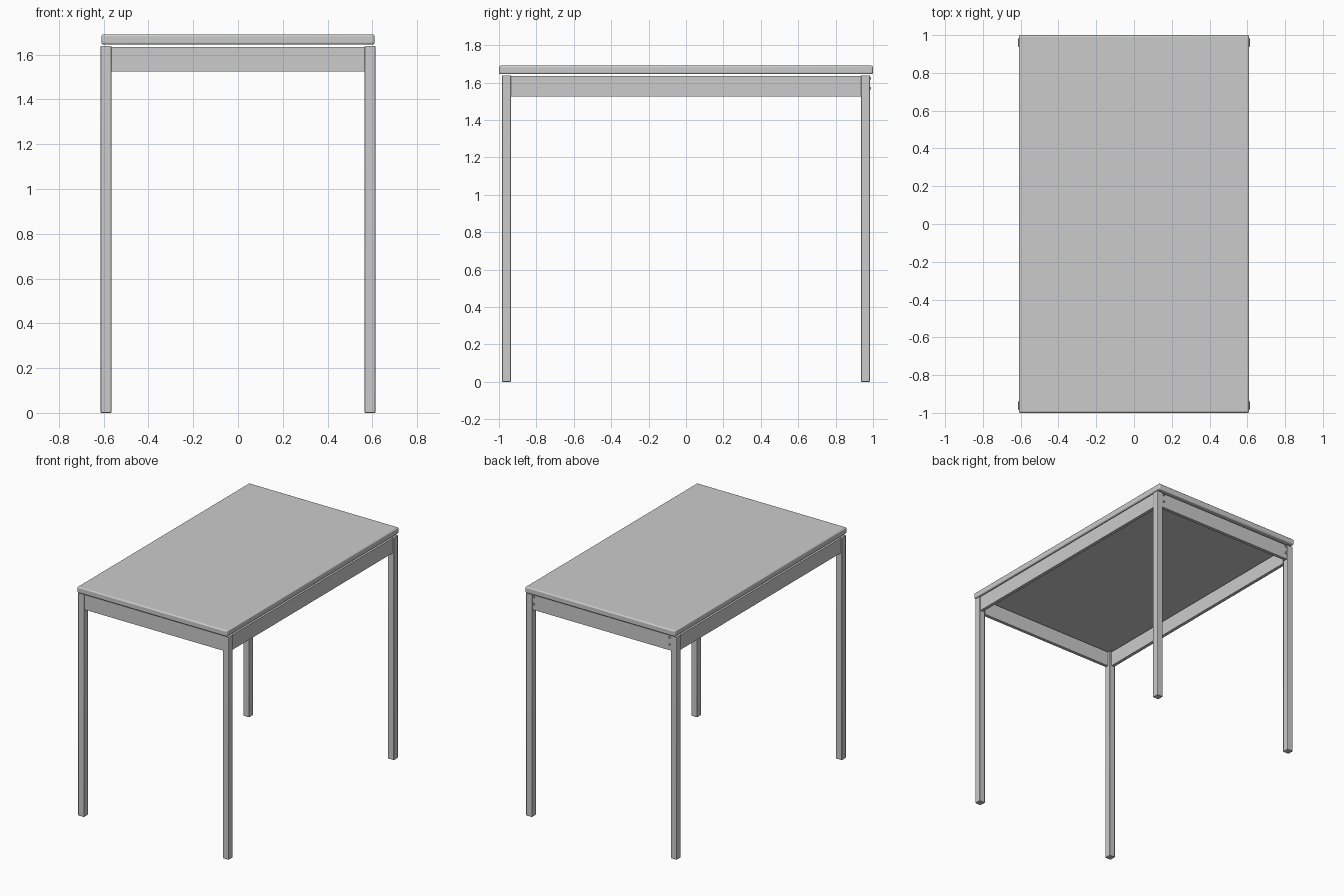
import bpy
from math import radians

if "Cube" in bpy.data.objects:
    bpy.data.objects.remove(bpy.data.objects["Cube"])


def box(name, x, y, z, bevel=0.0, segments=2):
    """Box from (min, max) ranges, with optional rounded edges."""
    bpy.ops.mesh.primitive_cube_add(size=1, location=[(a + b) / 2 for a, b in (x, y, z)])
    ob = bpy.context.object
    ob.name = name
    ob.scale = [b - a for a, b in (x, y, z)]
    bpy.ops.object.transform_apply(location=False, rotation=False, scale=True)
    if bevel:
        mod = ob.modifiers.new("rounded_edges", 'BEVEL')
        mod.width = bevel
        mod.segments = segments
        bpy.ops.object.shade_smooth_by_angle(angle=radians(40))
    return ob


def mirrored(a, b, side):
    return tuple(sorted((a * side, b * side)))


LEG_X = (0.565, 0.613)
LEG_Y = (0.936, 0.984)
APRON_Z = (1.525, 1.635)

# Table top
box("table_top", (-0.61, 0.61), (-1, 1), (1.645, 1.69), 0.009, 3)

# Legs
for sx, xname in ((-1, "left"), (1, "right")):
    for sy, yname in ((-1, "front"), (1, "back")):
        box(f"{yname}_{xname}_leg", mirrored(*LEG_X, sx), mirrored(*LEG_Y, sy),
            (0, 1.638), 0.003)

# Apron rails between the legs
for s, xname, yname in ((-1, "left", "front"), (1, "right", "back")):
    box(f"{xname}_side_rail", mirrored(0.583, 0.607, s), (-0.936, 0.936), APRON_Z)
    box(f"{yname}_end_rail", (-0.565, 0.565), mirrored(0.954, 0.978, s), APRON_Z)

# Bolt heads on the back end
for x in (-0.553, 0.553):
    for z in (1.57, 1.622):
        bpy.ops.mesh.primitive_cylinder_add(vertices=16, radius=0.007, depth=0.014,
                                            location=(x, 0.981, z),
                                            rotation=(radians(90), 0, 0))
        bpy.context.object.name = "bolt_head"
        bpy.ops.object.shade_smooth_by_angle(angle=radians(40))
